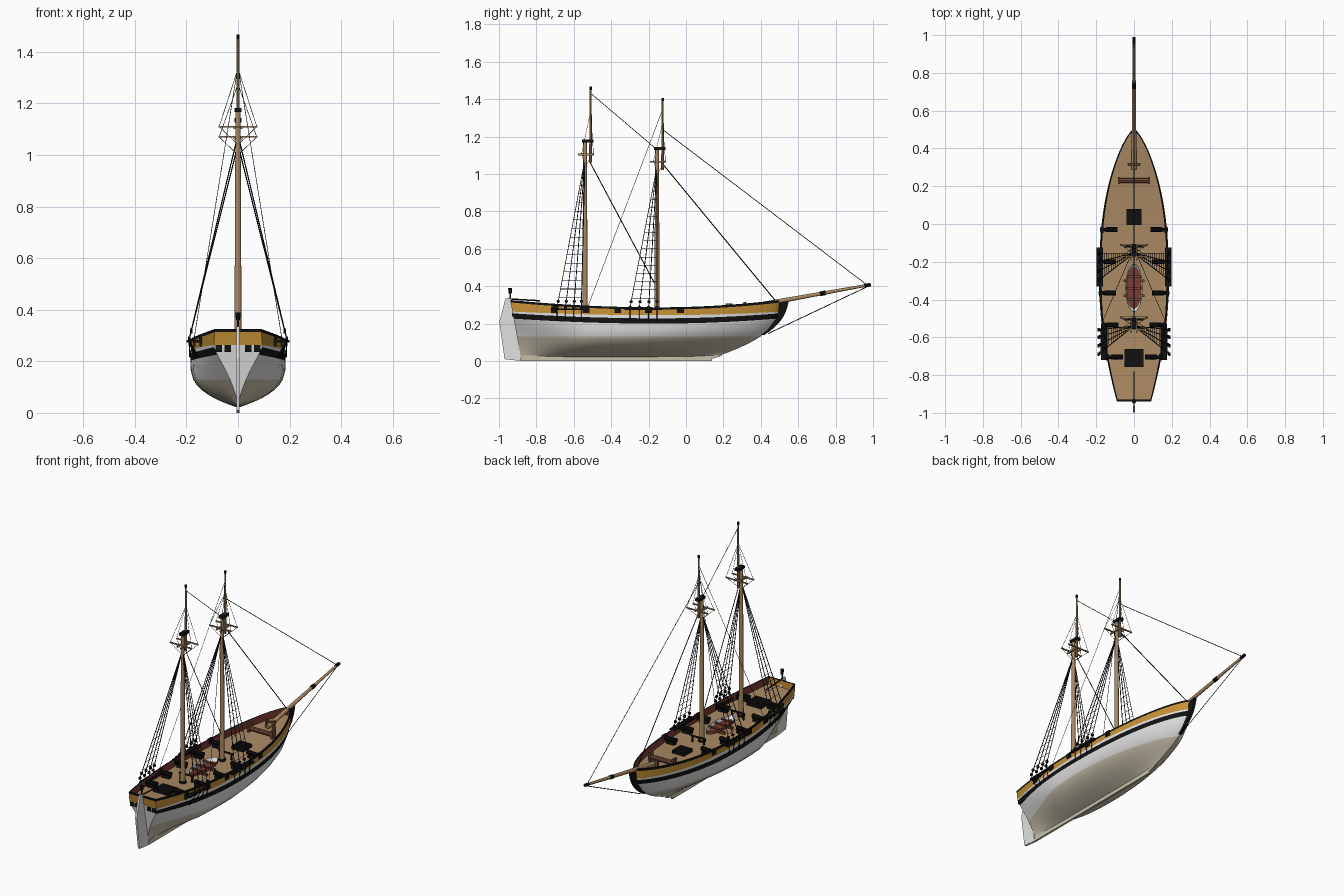
import bpy, bmesh, math
from mathutils import Vector, Matrix

old = bpy.data.objects.get("Cube")
if old:
    bpy.data.objects.remove(old)


def material(name, rgb):
    m = bpy.data.materials.new(name)
    m.use_nodes = True
    m.diffuse_color = (*rgb, 1)
    m.node_tree.nodes["Principled BSDF"].inputs["Base Color"].default_value = (*rgb, 1)
    return m


WHITE = material("white_paint", (.75, .75, .75))
CREAM = material("cream_bottom", (.58, .53, .41))
OCHRE = material("ochre_band", (.56, .28, .035))
BLACK = material("black_paint", (.006, .006, .006))
WOOD = material("pale_wood", (.40, .25, .125))
RED = material("dull_red", (.21, .045, .032))
DARK = material("dark_wood", (.16, .07, .035))


def finish(name, bm, *mats, smooth=True):
    bmesh.ops.recalc_face_normals(bm, faces=bm.faces[:])
    mesh = bpy.data.meshes.new(name)
    bm.to_mesh(mesh)
    bm.free()
    for m in mats:
        mesh.materials.append(m)
    ob = bpy.data.objects.new(name, mesh)
    bpy.context.collection.objects.link(ob)
    if smooth:
        bpy.ops.object.select_all(action="DESELECT")
        ob.select_set(True)
        bpy.context.view_layer.objects.active = ob
        bpy.ops.object.shade_smooth_by_angle(angle=math.radians(35))
    return ob


def rod(bm, a, b, r1, r2=None, sides=4):
    a, b = Vector(a), Vector(b)
    d = b - a
    mat = Matrix.Translation((a + b) / 2) @ d.to_track_quat("Z", "Y").to_matrix().to_4x4()
    bmesh.ops.create_cone(bm, cap_ends=True, segments=sides, radius1=r1,
                          radius2=r1 if r2 is None else r2, depth=d.length, matrix=mat)


def box(bm, centre, size):
    bmesh.ops.create_cube(bm, size=1, matrix=Matrix.Translation(centre) @ Matrix.Diagonal((*size, 1)))


def plate(name, points, half, mat):
    # flat side profile extruded across the centreline
    bm = bmesh.new()
    f = bm.faces.new([bm.verts.new((-half, y, z)) for y, z in points])
    new = bmesh.ops.extrude_face_region(bm, geom=[f])["geom"]
    bmesh.ops.translate(bm, verts=[v for v in new if isinstance(v, bmesh.types.BMVert)], vec=(2 * half, 0, 0))
    finish(name, bm, mat, smooth=False)


# Hull shape functions
def clamp(v):
    return max(0, min(1, v))


def sheer(y):
    return .287 + .038 * ((y + .15) / (.79 if y < -.15 else .65)) ** 2


def stern_y(z):
    return -.88 - .06 * z / .33


def stem_y(z):
    return .505 - .355 * max(0, (.32 - z) / .3) ** 2.6


def breadth(s, z):
    if s > .45:
        b = .185 * max(0, 1 - ((s - .45) / .55) ** 2.4) ** .75
    else:
        b = .185 - .09 * ((.45 - s) / .45) ** 2
    w = clamp((.3 - s) / .3) ** 1.3
    u = clamp((z - .02) / (.18 + .05 * w))
    p = 3 - 1.2 * clamp((s - .5) / .5)
    tumble = 1 - .4 * max(0, z - .22)
    return b * tumble * ((1 - w) * (1 - (1 - u) ** p) + w * u ** 1.5)


def side_x(y, z):
    return breadth((y - stern_y(z)) / (stem_y(z) - stern_y(z)), z)


def deck_z(y):
    return sheer(y) - .045


def section(s):
    y = -.94 + 1.44 * s
    top = sheer(y)
    rise = top - .287
    band = .2 + .7 * rise
    zs = [.02, .026, .036, .05, .068, .09, .11, .13, .165, band, band + .028, .245 + .5 * rise, top - .012, top]
    pts = [(breadth(s, z), stern_y(z) + s * (stem_y(z) - stern_y(z)), z) for z in zs]
    # rail, inner bulwark and deck
    t = .007 + s * .98
    x, yy = max(0, breadth(t, top) - .007), stern_y(top) + t * (stem_y(top) - stern_y(top))
    if s == 1:
        x = 0
    return pts + [(x, yy, top), (x, yy, top - .045), (0, yy, top - .041)]


ROW_MATS = [1] * 7 + [0, 0, 3, 0, 2, 3, 3, 5, 4]
stations = [1 - (1 - i / 40) ** 1.4 for i in range(41)]
bm = bmesh.new()
for side in (1, -1):
    grid = [[bm.verts.new((side * x, y, z)) for x, y, z in section(s)] for s in stations]
    for a, b in zip(grid, grid[1:]):
        for r, m in enumerate(ROW_MATS):
            bm.faces.new((a[r], b[r], b[r + 1], a[r + 1])).material_index = m
    if side == 1:
        first = grid[0]
# Transom
for r, m in enumerate(ROW_MATS[:-1]):
    f = bm.faces.new((first[r], first[r + 1], grid[0][r + 1], grid[0][r]))
    f.material_index = {1: 0, 3: 3 if r > 10 else 0, 5: 2}.get(m, m)
bmesh.ops.remove_doubles(bm, verts=bm.verts[:], dist=.0004)
finish("hull", bm, WHITE, CREAM, OCHRE, BLACK, WOOD, RED)

# Keel, stem and rudder
plate("keel", [(-.88, 0), (.14, 0), (.14, .012), (.2, .03), (-.88, .03)], .006, CREAM)
curve = [.14 + .185 * i / 8 for i in range(9)]
plate("stem", [(stem_y(z) + .01 + .035 * i / 8, z) for i, z in enumerate(curve)]
      + [(stem_y(z) - .012, z) for z in reversed(curve)], .008, BLACK)
plate("rudder", [(-.88, 0), (-.97, .01), (-.998, .21), (-.965, .335), (-.935, .335)], .006, WHITE)

# Stern windows
bm = bmesh.new()
for x in (-.075, -.04, .04, .075):
    box(bm, (x, stern_y(.25) - .001, .25), (.026, .008, .026))
finish("stern_windows", bm, BLACK, smooth=False)

# Guns and ports
guns, ports, carriages = bmesh.new(), bmesh.new(), bmesh.new()
for y in (-.03, -.2, -.365, -.535, -.705):
    for side in (1, -1):
        x, z = side_x(y, .275), deck_z(y) + .03
        rod(guns, (side * (x - .085), y, z), (side * (x + .008), y, z), .014, .009, 10)
        box(carriages, (side * (x - .05), y, z - .02), (.055, .026, .022))
        box(ports, (side * (x - .003), y, .273), (.016, .036, .032))
finish("guns", guns, BLACK)
finish("gun_carriages", carriages, BLACK, smooth=False)
finish("gun_ports", ports, BLACK, smooth=False)

# Masts, topmasts and their fittings
spars, fittings, rope = bmesh.new(), bmesh.new(), bmesh.new()
channels = bmesh.new()
MASTS = [(-.54, 1.17, 1.465, 1.08, (-.69, -.645, -.6, -.56)),
         (-.155, 1.13, 1.405, 1.04, (-.3, -.25, -.2, -.155))]
for y, cap, tip, hound, feet in MASTS:
    ty = y + .03
    rod(spars, (0, y, deck_z(y)), (0, y, cap), .0145, .010, 14)
    rod(spars, (0, ty, cap - .11), (0, ty, tip), .008, .005, 10)
    rod(fittings, (0, ty, tip - .015), (0, ty, tip + .002), .0065, sides=10)
    box(fittings, (0, y + .015, cap + .005), (.028, .062, .016))
    rod(fittings, (0, y, deck_z(y)), (0, y, deck_z(y) + .015), .022, sides=12)
    tree = cap - .06
    for dy in (-.018, .045):
        box(spars, (0, y + dy, tree), (.15, .008, .006))
    for dx in (-.014, .014):
        box(spars, (dx, y + .005, tree - .005), (.007, .085, .01))
    # fife rail
    for dx in (-.04, .04):
        box(fittings, (dx, y + .035, deck_z(y) + .02), (.008, .008, .04))
    box(fittings, (0, y + .035, deck_z(y) + .04), (.1, .01, .007))
    for side in (1, -1):
        # channel, shrouds, deadeyes and ratlines
        mid = (feet[0] + feet[-1]) / 2
        x = side_x(mid, .28)
        box(channels, (side * (x + .002), mid, .277), (.034, feet[-1] - feet[0] + .06, .01))
        head = Vector((0, y, hound))
        bases = [Vector((side * .19, f, .283)) for f in feet]
        for b in bases:
            rod(rope, b, head, .0023)
            rod(rope, b, (side * (side_x(b.y, .22) + .002), b.y, .215), .002)
            for k in (.006, .045):
                p = b.lerp(head, k)
                rod(fittings, p - Vector((.005, 0, 0)), p + Vector((.005, 0, 0)), .009, sides=8)
        for i in range(15):
            k = .07 + i * .058
            rod(rope, bases[0].lerp(head, k), bases[-1].lerp(head, k), .0014)
        # topmast shrouds
        for dy in (-.018, .045):
            rod(rope, (side * .073, y + dy, tree), (0, ty, tip - .13), .0011)
            rod(rope, (side * .073, y + dy, tree), (0, y, hound - .04), .0011)

# Stays
for a, b, r in [((0, -.508, 1.43), (0, -.155, 1.13), .0017), ((0, -.52, 1.075), (0, -.165, .41), .0026),
                ((0, -.122, 1.235), (0, .97, .405), .0019), ((0, -.13, 1.06), (0, .48, .32), .0028),
                ((0, .975, .40), (0, .44, .147), .0022),
                ((.17, -.525, .29), (0, -.125, 1.345), .0013), ((-.17, -.525, .29), (0, -.125, 1.345), .0013)]:
    rod(rope, a, b, r)
finish("rigging", rope, BLACK, smooth=False)
finish("channels", channels, BLACK, smooth=False)

# Bowsprit
heel, tip = Vector((0, .29, .282)), Vector((0, .985, .408))
rod(spars, heel, tip, .014, .007, 12)
for k, w, r in ((.635, .022, .0125), (.98, .025, .0095)):
    rod(fittings, heel.lerp(tip, k - w), heel.lerp(tip, k + w), r, sides=10)
finish("spars", spars, WOOD)

# Lantern and tiller
rod(fittings, (0, -.94, .32), (0, -.94, .365), .004, sides=6)
rod(fittings, (0, -.94, .36), (0, -.94, .39), .008, .011, 8)
rod(fittings, (0, -.95, .332), (0, -.78, .322), .004, sides=6)
finish("black_fittings", fittings, BLACK)

# Hatches with gratings
frames, grates = bmesh.new(), bmesh.new()
for y, w, d in ((.037, .08, .085), (-.71, .1, .095)):
    z = deck_z(y)
    box(frames, (0, y, z + .006), (w, d, .02))
    for i in range(5):
        box(grates, (0, y + (i - 2) * d / 5, z + .02), (w, d / 6, .008))
        box(grates, ((i - 2) * w / 5, y, z + .018), (w / 6, d, .008))
finish("hatch_frames", frames, BLACK, smooth=False)
finish("hatch_gratings", grates, BLACK, smooth=False)

# Windlass and bitts
bm = bmesh.new()
z = deck_z(.23)
rod(bm, (-.075, .23, z + .022), (.075, .23, z + .022), .014, sides=8)
for x in (-.08, .08):
    box(bm, (x, .23, z + .025), (.012, .035, .055))
for x in (-.025, .025):
    box(bm, (x, .315, deck_z(.315) + .025), (.012, .016, .06))
box(bm, (0, .315, deck_z(.315) + .042), (.07, .01, .01))
finish("windlass_and_bitts", bm, DARK, smooth=False)

# Ship's boat
bm = bmesh.new()
bmesh.ops.create_uvsphere(bm, u_segments=24, v_segments=12, radius=1)
bmesh.ops.delete(bm, geom=[v for v in bm.verts if v.co.z > .01], context="VERTS")
top = bm.faces.new(sorted((v for v in bm.verts if v.is_boundary), key=lambda v: math.atan2(v.co.y, v.co.x)))
top.material_index = 1
bmesh.ops.inset_individual(bm, faces=[top], thickness=.1)
for v in top.verts:
    v.co.z -= .5
for f in {g for e in top.edges for g in e.link_faces}:
    f.material_index = 1
z = deck_z(-.34)
bmesh.ops.transform(bm, verts=bm.verts[:], matrix=Matrix.Translation((0, -.338, z + .042)) @ Matrix.Diagonal((.045, .127, .04, 1)))
finish("ships_boat", bm, WHITE, RED)
bm = bmesh.new()
for y in (-.4, -.34, -.28):
    box(bm, (0, y, z + .036), (.074, .014, .005))
for y in (-.38, -.3):
    box(bm, (0, y, z + .008), (.11, .012, .02))
finish("boat_thwarts_and_chocks", bm, DARK, smooth=False)
